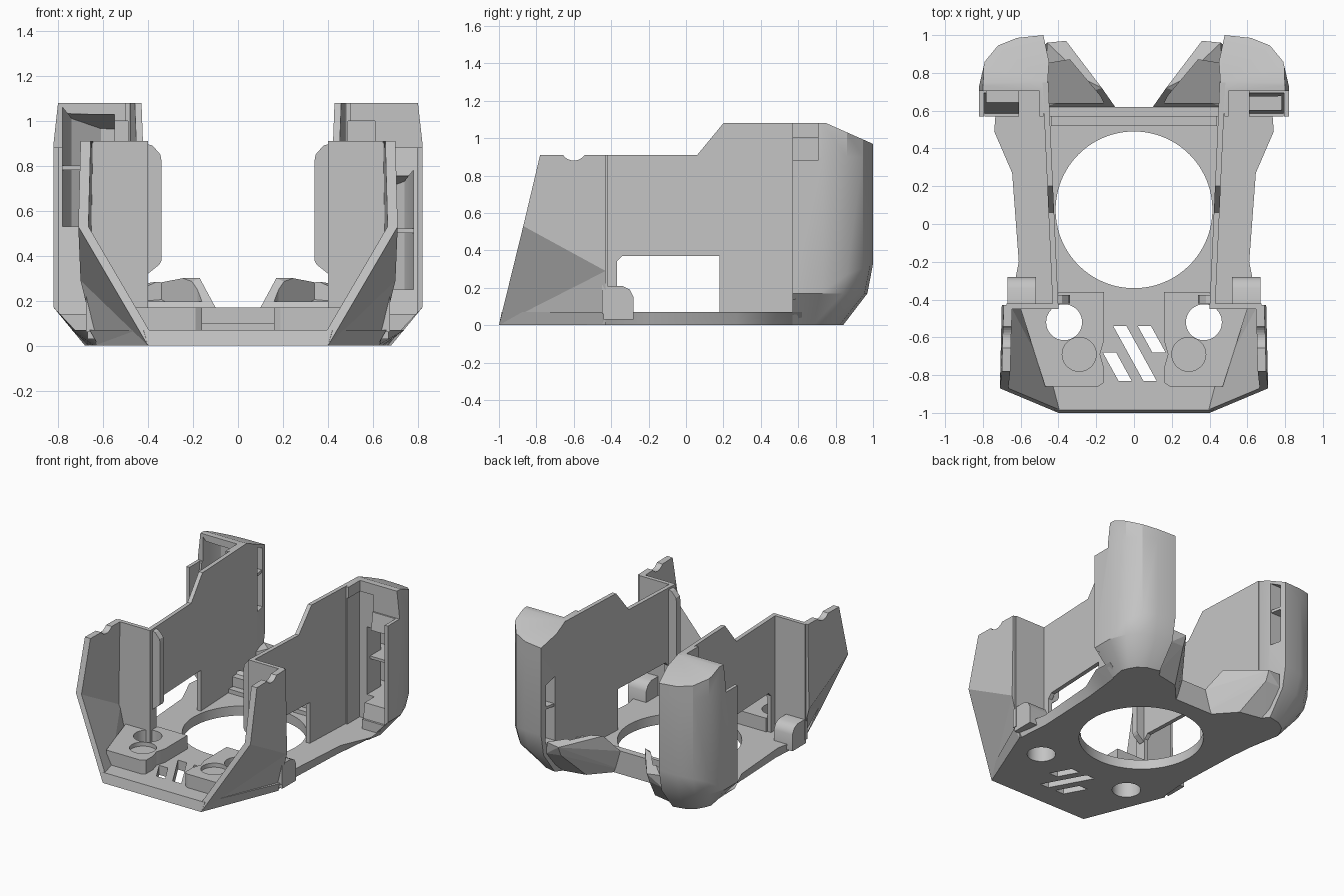
import bpy, bmesh
from mathutils import Matrix, Vector

if "Cube" in bpy.data.objects:
    bpy.data.objects.remove(bpy.data.objects["Cube"])

grey = bpy.data.materials.new("plain_grey")
grey.use_nodes = True
grey.diffuse_color = (0.55, 0.55, 0.55, 1)
grey.node_tree.nodes["Principled BSDF"].inputs["Base Color"].default_value = (0.55, 0.55, 0.55, 1)


def finish(bm, name, side=1):
    """Turn a bmesh into an object, mirrored in x when side is -1."""
    for v in bm.verts:
        v.co.x *= side
    bm.normal_update()
    bmesh.ops.recalc_face_normals(bm, faces=bm.faces)
    mesh = bpy.data.meshes.new(name)
    bm.to_mesh(mesh)
    bm.free()
    mesh.materials.append(grey)
    obj = bpy.data.objects.new(name, mesh)
    bpy.context.collection.objects.link(obj)
    return obj


def loft(name, rings, side=1):
    """Skin a stack of rings with equal point counts and cap both ends."""
    bm = bmesh.new()
    loops = [[bm.verts.new(p) for p in ring] for ring in rings]
    n = len(loops[0])
    for a, b in zip(loops, loops[1:]):
        for i in range(n):
            j = (i + 1) % n
            bm.faces.new((a[i], a[j], b[j], b[i]))
    bm.faces.new(loops[0])
    bm.faces.new(loops[-1])
    return finish(bm, name, side)


def plan(name, outline, z0, z1, side=1):
    return loft(name, [[(x, y, z) for x, y in outline] for z in (z0, z1)], side)


def profile(name, outline, x0, x1, side=1, skew=0):
    """Extrude a y-z outline along x, leaning in x with y by skew."""
    return loft(name, [[(x + skew * y, y, z) for y, z in outline] for x in (x0, x1)], side)


def box(name, lo, hi, side=1):
    bm = bmesh.new()
    bmesh.ops.create_cube(bm, size=1)
    for v in bm.verts:
        v.co = [a + (b - a) * (c + 0.5) for a, b, c in zip(lo, hi, v.co)]
    return finish(bm, name, side)


def cylinder(name, centre, radius, depth, side=1, axis='Z', sides=48):
    bm = bmesh.new()
    turn = Matrix.Rotation(1.570796, 4, 'Y') if axis == 'X' else Matrix()
    bmesh.ops.create_cone(bm, cap_ends=True, segments=sides, radius1=radius, radius2=radius,
                          depth=depth, matrix=Matrix.Translation(centre) @ turn)
    return finish(bm, name, side)


def hull(name, points, side=1):
    bm = bmesh.new()
    for p in points:
        bm.verts.new(p)
    bmesh.ops.convex_hull(bm, input=bm.verts)
    return finish(bm, name, side)


def cut(obj, *cutters):
    for c in cutters:
        c.hide_render = True
        mod = obj.modifiers.new("cut", 'BOOLEAN')
        mod.operation, mod.solver, mod.object = 'DIFFERENCE', 'EXACT', c
        bpy.context.view_layer.objects.active = obj
        bpy.ops.object.modifier_apply(modifier=mod.name)
        bpy.data.objects.remove(c)


def smooth(obj, angle=0.5):
    bpy.ops.object.select_all(action='DESELECT')
    obj.select_set(True)
    bpy.context.view_layer.objects.active = obj
    bpy.ops.object.shade_smooth_by_angle(angle=angle)


# Floor with flared edge, round opening and slanted vents
low = [(.40, -1), (.62, -.45), (.60, -.2), (.62, .27), (.64, .46), (.66, .62)]
high = [(.42, -.985), (.66, -.45), (.61, -.2), (.645, .27), (.74, .49), (.73, .62)]
rings = []
for half, z in ((low, 0), (high, .07)):
    full = half + [(-x, y) for x, y in reversed(half)]
    rings.append([(x, y, z) for x, y in full])
floor = loft("floor", rings)
cut(floor, cylinder("opening", (0, .075, 0), .415, 1, sides=96))
for x, y0, y1 in ((-.11, -.54, -.83), (-.165, -.68, -.83), (.02, -.54, -.68)):
    run = (y0 - y1) * .55
    cut(floor, plan("vent", [(x, y0), (x + .07, y0), (x + .07 + run, y1), (x + run, y1)], -.1, .3))
for s in (1, -1):
    cut(floor, cylinder("hole", (.37, -.52, 0), .095, 1, s))
smooth(floor)
box("rear_ridge", (-.46, .57, .05), (.46, .62, .17))
box("rear_step", (-.44, .52, .05), (.44, .58, .10))

for s in (1, -1):
    side_name = "left" if s == 1 else "right"

    # Raised floor block with through hole and shallow seat
    block = plan(side_name + "_floor_block",
                 [(.16, -.36), (.16, -.62), (.18, -.69), (.16, -.76), (.16, -.84), (.19, -.86),
                  (.47, -.86), (.60, -.45), (.42, -.45), (.40, -.36)], .06, .17, s)
    cut(block, cylinder("hole", (.37, -.52, .1), .095, 1, s),
        cylinder("seat", (.29, -.69, .17), .09, .06, s))
    smooth(block)

    # Tall side wall with a window above the floor
    profile(side_name + "_side_wall",
            [(-.43, .06), (-.43, .91), (.06, .91), (.2, 1.08), (.75, 1.08), (.75, .06),
             (.18, .06), (.18, .37), (-.34, .37), (-.37, .34), (-.37, .06)], .42, .45, s, .045)

    # Cross wall, its chamfered flange and the foot behind it
    box(side_name + "_cross_wall", (.40, -.45, .06), (.675, -.42, .91), s)
    edge = [(.42, .90), (.38, .89), (.345, .85), (.34, .82), (.34, .38), (.35, .36), (.40, .32),
            (.42, .32)]
    loft(side_name + "_flange", [[(x, y, z) for x, z in edge] for y in (-.42, -.375)], s)
    foot = profile(side_name + "_foot",
                   [(-.44, .03), (-.44, .21), (-.34, .21), (-.30, .19), (-.28, .15), (-.28, .03)],
                   .52, .67, s)
    smooth(foot, .8)

    # Front wing: folded outer skin, thickened inward
    bm = bmesh.new()
    corner = [bm.verts.new(p) for p in (
        (.40, -1, 0), (.71, -.87, .53), (.70, -.78, .91),
        (.69, -.43, .91), (.70, -.43, .29), (.63, -.43, 0))]
    for ids in ((0, 1, 4), (0, 4, 5), (1, 2, 3, 4)):
        bm.faces.new([corner[i] for i in ids])
    out = bmesh.ops.extrude_face_region(bm, geom=bm.faces[:], use_keep_orig=True)
    bmesh.ops.translate(bm, vec=Vector((-.045, 0, 0)),
                        verts=[g for g in out["geom"] if isinstance(g, bmesh.types.BMVert)])
    wing = finish(bm, side_name + "_front_wing", s)
    cut(wing, cylinder("scallop", (.7, -.6, .95), .07, .5, s, 'X', 32))

    # Rear pod: tapered foot, upright shell, sloping roof
    inner = [(.45, .86), (.46, .7)]
    bottom = [(.48, .57), (.66, .57), (.68, .68), (.66, .73), (.63, .78), (.57, .82), (.48, .84),
              (.45, .80), (.46, .7)]
    knee = [(.48, .57), (.82, .57), (.82, .72), (.775, .84), (.71, .91), (.61, .955),
            (.48, .97)] + inner
    body = [(.48, .57), (.82, .57), (.82, .73), (.79, .86), (.72, .945), (.62, .985),
            (.48, 1.0)] + inner
    top = [(min(x, .80), y) for x, y in body]
    pod = loft(side_name + "_rear_pod",
               [[(x, y, z + lean * max(0, y - .7)) for x, y in ring] for ring, z, lean in (
                   (bottom, 0, 0), (knee, .17, 0), (body, .2, .43), (body, .9, 0),
                   (top, 1.08, 0))], s)
    base = .25 if s == 1 else .53
    peak = base + .53
    hollow = [(.55, .5), (.78, .5), (.78, .76), (.74, .86), (.61, .95), (.3, .965), (.3, .875),
              (.55, .875)]
    cut(pod,
        profile("roof_slope", [(.75, 1.08), (1.05, .947), (1.05, 1.2), (.75, 1.2)], .3, 1, s),
        box("front_step", (.50, .5, .88), (1, .705, 1.2), s),
        box("inner_front", (.49, .5, .07), (.61, .715, 1.0), s),
        profile("front_recess", [(.5, .14), (.585, .14), (.70, .92), (.5, .92)], .60, .795, s),
        loft("cavity", [[(x, y, base) for x, y in hollow],
                        [(x, y, peak - .5 * max(0, y - .76)) for x, y in hollow]], s))
    smooth(pod)
    plan(side_name + "_pod_divider", [(.46, .87), (.48, .97), (.62, .96), (.75, .87), (.79, .75),
                                      (.55, .75)], base + .25, base + .27, s)

    # Low rear claw with a sloping pocket
    claw = hull(side_name + "_rear_claw",
                [(.10, .56, 0), (.28, .76, 0), (.48, .80, 0), (.48, .56, 0),
                 (.10, .62, .17), (.17, .72, .30), (.36, .97, .26), (.46, .96, .27),
                 (.36, .94, .19), (.47, .95, .18), (.47, .62, .17), (.25, .76, .30)], s)
    pocket = [(.16, .64), (.18, .68), (.34, .87), (.46, .85), (.46, .64)]
    cut(claw, loft("claw_pocket", [[(x, y, .09 + .5 * (y - .64)) for x, y in pocket],
                                   [(x, y, .5) for x, y in pocket]], s))
